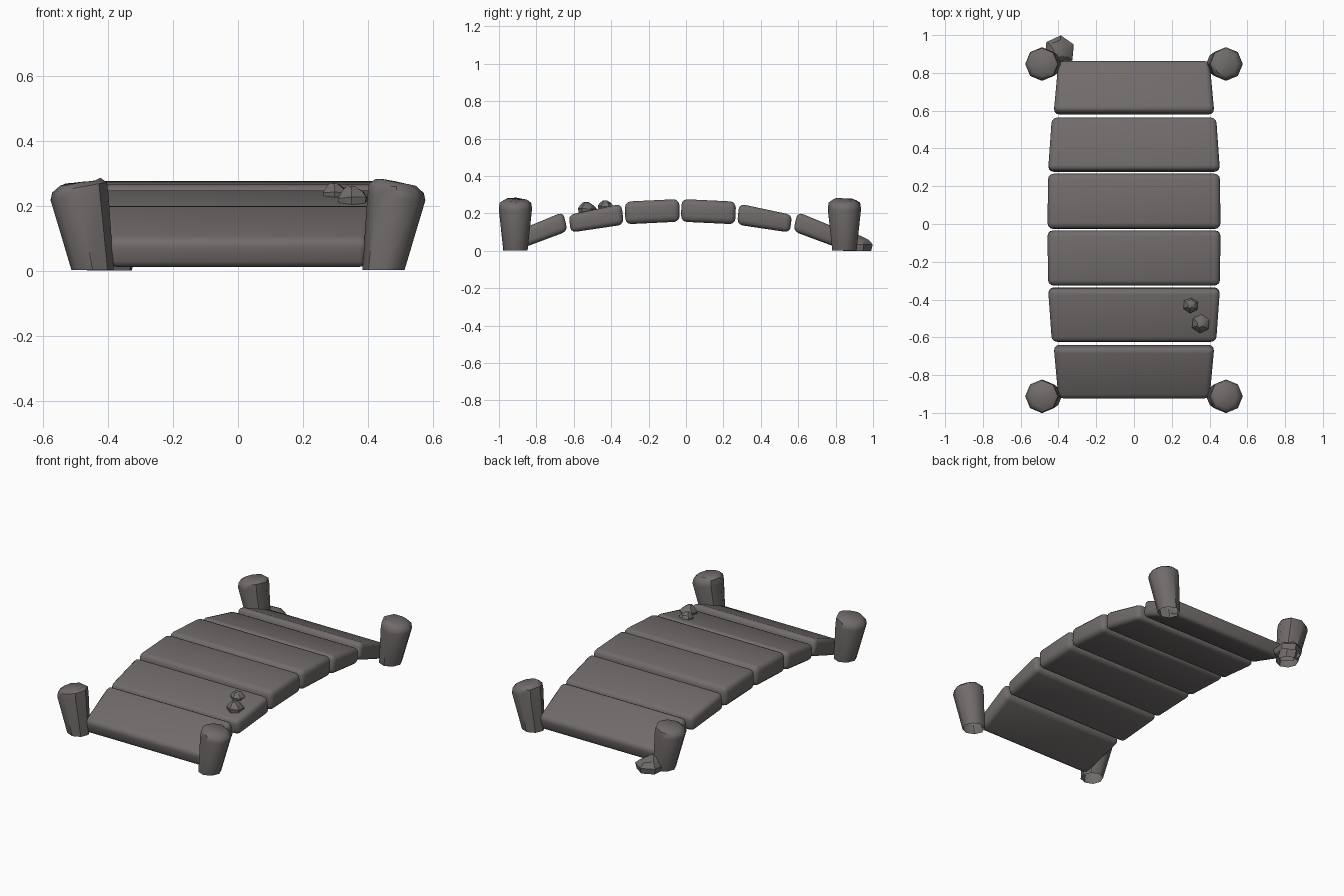
import bpy, bmesh, math, random

if "Cube" in bpy.data.objects:
    bpy.data.objects.remove(bpy.data.objects["Cube"])
random.seed(4)

stone = bpy.data.materials.new("warm grey stone")
stone.diffuse_color = (0.165, 0.15, 0.146, 1)
stone.use_nodes = True
stone.node_tree.nodes["Principled BSDF"].inputs["Base Color"].default_value = stone.diffuse_color
MID = -0.03   # y of the arch crown


def finish(bm, name, angle):
    bmesh.ops.recalc_face_normals(bm, faces=bm.faces)
    me = bpy.data.meshes.new(name)
    bm.to_mesh(me)
    bm.free()
    ob = bpy.data.objects.new(name, me)
    bpy.context.collection.objects.link(ob)
    me.materials.append(stone)
    if angle:
        bpy.ops.object.select_all(action='DESELECT')
        ob.select_set(True)
        bpy.context.view_layer.objects.active = ob
        bpy.ops.object.shade_smooth_by_angle(angle=math.radians(angle))
    return ob


def lerp(a, b, t):
    return a + (b - a) * t


def slab(name, side, u0, u1, top, bottom, width):
    """Rounded slab between distances u0 and u1 from the crown."""
    bm = bmesh.new()
    bmesh.ops.create_cube(bm, size=1)
    length = u1 - u0
    for v in bm.verts:
        v.co.x *= 2 * width[0]
        v.co.y *= length
        v.co.z *= 0.11
    bmesh.ops.bevel(bm, geom=bm.edges[:], offset=0.03, segments=3,
                    profile=0.5, affect='EDGES')
    slope = (top[0] - top[1] + bottom[0] - bottom[1]) / (2 * length)
    lean = 0.6 * slope
    for v in bm.verts:
        t = v.co.y / length + 0.5
        s = v.co.z / 0.11 + 0.5
        z = lerp(lerp(bottom[0], bottom[1], t), lerp(top[0], top[1], t), s)
        x = v.co.x * lerp(width[0], width[1], t) / width[0]
        u = lerp(u0, u1, 0.5 + (t - 0.5) * (1 - lean * 0.11 / length))
        u += lean * v.co.z
        v.co = (x, MID + side * u, z)
    finish(bm, name, 40)


def loft(name, rings, sides, angle, start=0, top=True):
    """Stacked polygon rings given as (x, y, z, radius, tilt toward -x)."""
    bm = bmesh.new()
    loops = []
    for x, y, z, r, tilt, rough in rings:
        loop = []
        for i in range(sides):
            a = start + math.tau * i / sides
            dx, dy = r * math.cos(a), r * math.sin(a)
            dz = -tilt * dx + random.uniform(-rough, rough)
            loop.append(bm.verts.new((x + dx, y + dy, z + dz)))
        loops.append(loop)
    for a, b in zip(loops, loops[1:]):
        for i in range(sides):
            j = (i + 1) % sides
            bm.faces.new((a[i], a[j], b[j], b[i]))
    bm.faces.new(loops[-1])
    finish(bm, name, angle)


# arched deck: three slabs mirrored about the crown
parts = [
    ("crown_slab", 0.003, 0.297, (0.277, 0.263), (0.156, 0.142), (0.458, 0.455)),
    ("middle_slab", 0.303, 0.597, (0.252, 0.192), (0.140, 0.098), (0.455, 0.435)),
    ("end_slab", 0.603, 0.900, (0.208, 0.095), (0.105, 0.003), (0.425, 0.400)),
]
for part, u0, u1, top, bottom, width in parts:
    for side, tag in ((-1, "front"), (1, "back")):
        slab(f"{tag}_{part}", side, u0, u1, top, bottom, width)

# four flared corner posts leaning outward
for y, tag in ((-0.912, "front"), (0.847, "back")):
    for sx, lr in ((-1, "left"), (1, "right")):
        t = sx * 0.17
        loft(f"{tag}_{lr}_post", [
            (sx * 0.447, y, 0.002, 0.065, 0, 0),
            (sx * 0.487, y, 0.225, 0.089, t * 0.5, 0.002),
            (sx * 0.487, y, 0.255, 0.084, t, 0.003),
            (sx * 0.485, y, 0.272, 0.062, t, 0.004),
        ], 8, 45)

# loose rocks on the deck and beside the back left post
for name, x, y, z, r, h, tilt in (
        ("deck_pebble_small", 0.30, -0.43, 0.220, 0.042, 0.048, 0.1),
        ("deck_pebble_large", 0.353, -0.528, 0.200, 0.050, 0.060, 0.1),
        ("corner_rock", -0.395, 0.915, 0.0, 0.084, 0.082, 0.15)):
    loft(name, [
        (x, y, z, r * 0.9, 0, 0),
        (x, y, z + h * 0.4, r, 0, 0.003),
        (x, y, z + h * 0.75, r * 0.72, tilt, 0.003),
        (x - r * 0.1, y - r * 0.1, z + h, r * 0.3, tilt, 0.001),
    ], 6, 30, start=math.radians(25))
